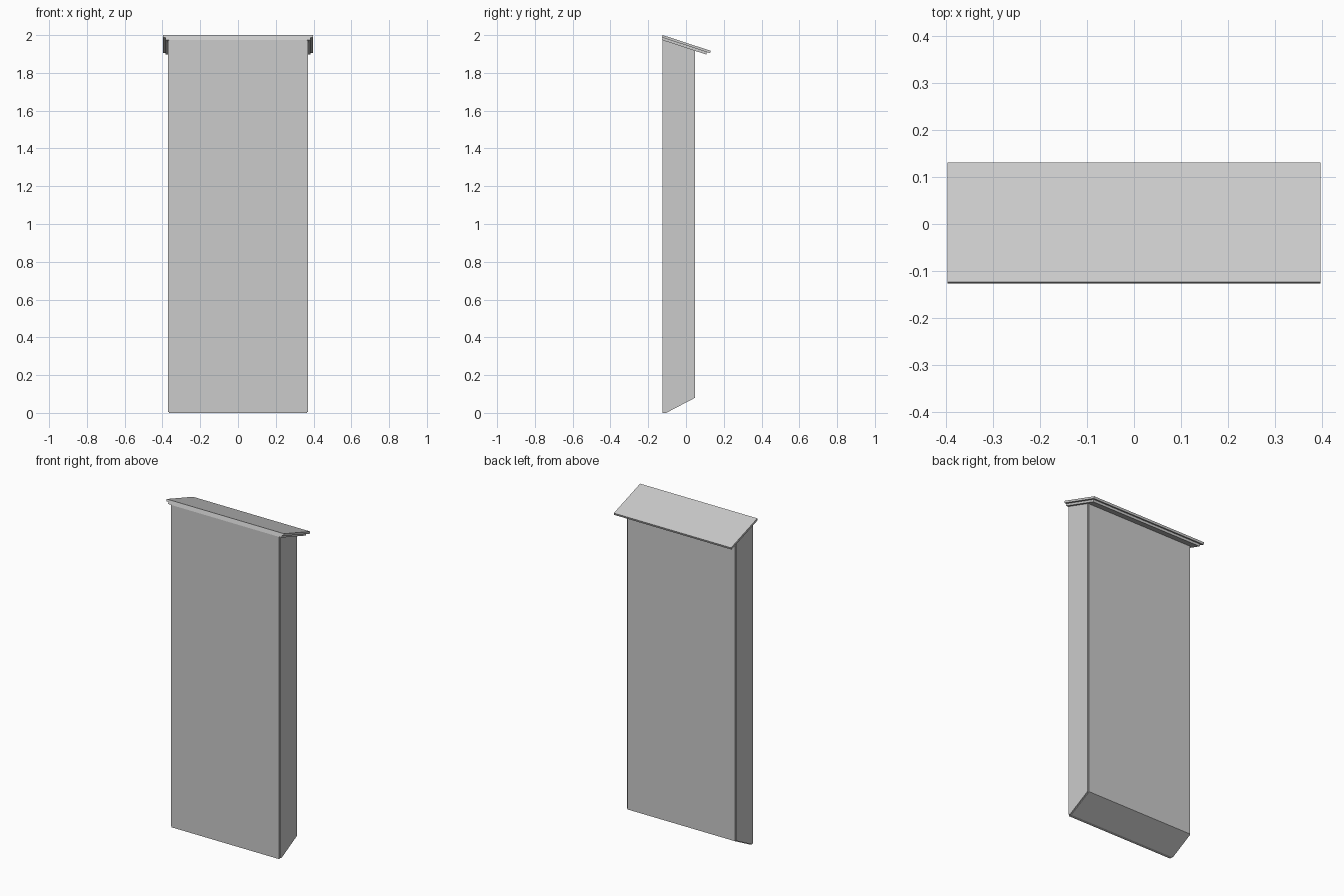
import bpy
import bmesh

cube = bpy.data.objects.get("Cube")
if cube:
    bpy.data.objects.remove(cube, do_unlink=True)

grey = bpy.data.materials.new("light_grey")
grey.use_nodes = True
colour = (0.6, 0.6, 0.6, 1)
grey.diffuse_color = colour
grey.node_tree.nodes["Principled BSDF"].inputs["Base Color"].default_value = colour


def extrude_profile(name, profile, x0, x1):
    """Extrude a (y, z) outline from x0 to x1."""
    bm = bmesh.new()
    face = bm.faces.new([bm.verts.new((x0, y, z)) for y, z in profile])
    new = bmesh.ops.extrude_face_region(bm, geom=[face])["geom"]
    verts = [v for v in new if isinstance(v, bmesh.types.BMVert)]
    bmesh.ops.translate(bm, verts=verts, vec=(x1 - x0, 0, 0))
    bmesh.ops.recalc_face_normals(bm, faces=bm.faces[:])
    mesh = bpy.data.meshes.new(name)
    bm.to_mesh(mesh)
    bm.free()
    mesh.materials.append(grey)
    obj = bpy.data.objects.new(name, mesh)
    bpy.context.collection.objects.link(obj)
    return obj


SLOPE = -0.328        # roof fall towards the back
THICK = 0.013         # thickness of each roof board


def roof_z(y):
    return 2.0 + SLOPE * (y + 0.123)


def roof_board(name, half_width, y0, y1, depth):
    """Sloping board whose ends are square to the slope."""
    n = (1 + SLOPE ** 2) ** 0.5
    ny, nz = -SLOPE / n, 1 / n
    profile = [(y - ny * d, roof_z(y) - nz * d)
               for y, d in ((y0, depth), (y1, depth),
                            (y1, depth + THICK), (y0, depth + THICK))]
    return extrude_profile(name, profile, -half_width, half_width)


# Main panel, with slanted underside and top
FRONT, BACK = -0.125, 0.048
extrude_profile("body", [(FRONT, 0), (-0.105, 0), (BACK, 0.08),
                         (BACK, roof_z(BACK) - 0.022),
                         (FRONT, roof_z(FRONT) - 0.022)], -0.364, 0.364)

# Thin raised panels on both sides
for side, name in ((1, "left_side_panel"), (-1, "right_side_panel")):
    extrude_profile(name, [(-0.119, 0.004), (-0.105, 0.004), (0.041, 0.081),
                           (0.041, roof_z(0.041) - 0.022),
                           (-0.119, roof_z(-0.119) - 0.022)],
                    side * 0.36, side * 0.371)

# Two-layer overhanging roof
roof_board("roof_board", 0.397, -0.123, 0.131, 0)
roof_board("roof_underlay", 0.384, -0.119, 0.115, THICK)
